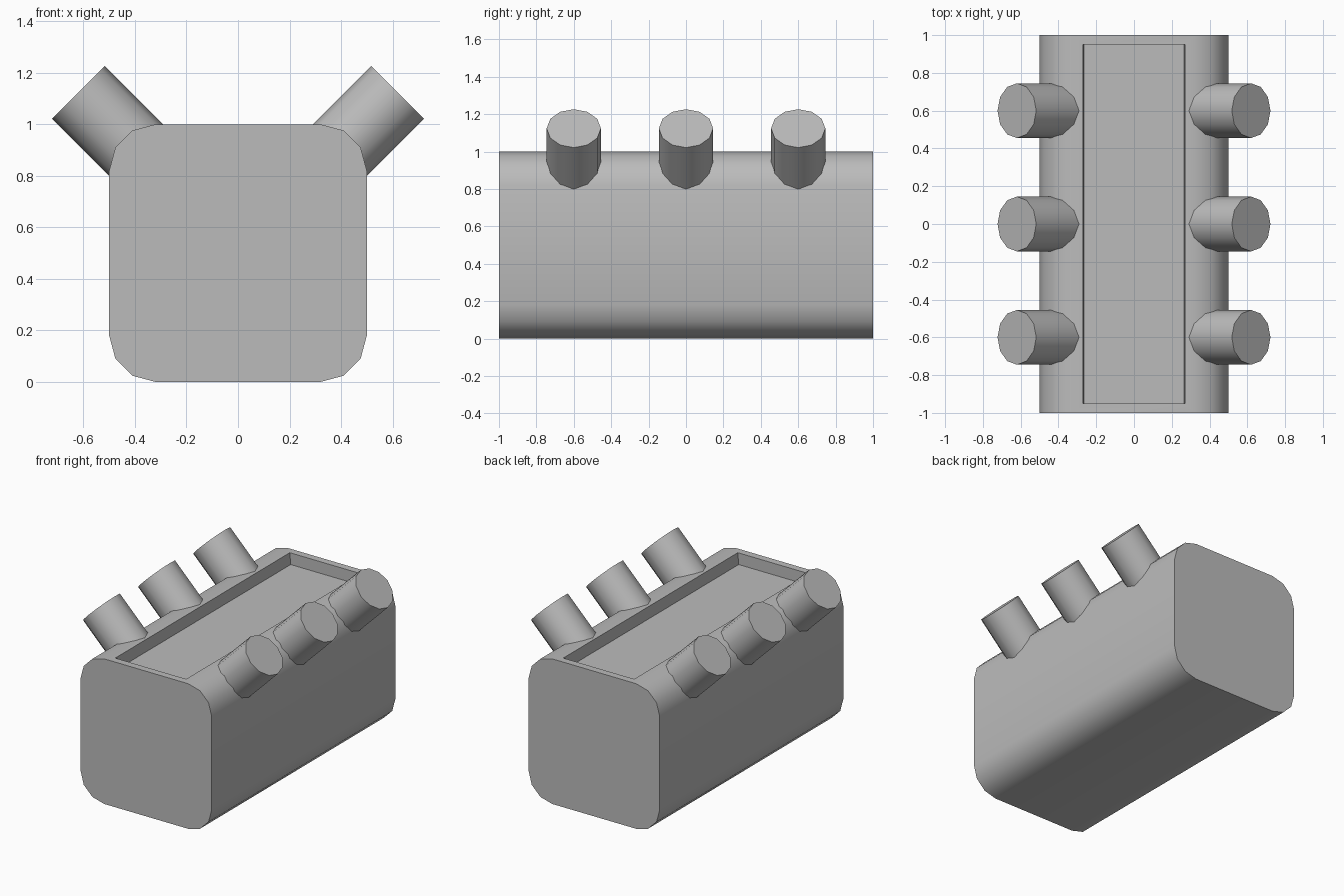
import bpy, bmesh
from math import sin, cos, pi, radians
from mathutils import Matrix, Vector

if "Cube" in bpy.data.objects:
    bpy.data.objects.remove(bpy.data.objects["Cube"])

grey = bpy.data.materials.new("cast grey")
grey.use_nodes = True
colour = (0.5, 0.5, 0.5, 1)
grey.diffuse_color = colour
grey.node_tree.nodes["Principled BSDF"].inputs["Base Color"].default_value = colour


def finish(bm, name):
    bmesh.ops.recalc_face_normals(bm, faces=bm.faces)
    mesh = bpy.data.meshes.new(name)
    bm.to_mesh(mesh)
    bm.free()
    mesh.materials.append(grey)
    obj = bpy.data.objects.new(name, mesh)
    bpy.context.collection.objects.link(obj)
    bpy.ops.object.select_all(action='DESELECT')
    obj.select_set(True)
    bpy.context.view_layer.objects.active = obj
    bpy.ops.object.shade_smooth_by_angle(angle=radians(40))
    return obj


# Block: rounded square section, extruded front to back
radius, steps = 0.18, 3
inner = 0.5 - radius
bm = bmesh.new()
outline = []
for corner, (sx, sz) in enumerate([(1, 1), (-1, 1), (-1, -1), (1, -1)]):
    for i in range(steps + 1):
        a = (corner + i / steps) * pi / 2
        outline.append(bm.verts.new((sx * inner + radius * cos(a), -1,
                                     0.5 + sz * inner + radius * sin(a))))
front = bm.faces.new(outline)
ext = bmesh.ops.extrude_face_region(bm, geom=[front], use_keep_orig=True)
bmesh.ops.translate(bm, vec=(0, 2, 0),
                    verts=[g for g in ext["geom"] if isinstance(g, bmesh.types.BMVert)])
bmesh.ops.recalc_face_normals(bm, faces=bm.faces)

# Sunken tray in the top, with slightly tapered sides
top = max(bm.faces, key=lambda f: f.calc_center_median().z)
bmesh.ops.inset_individual(bm, faces=[top], thickness=0.07)
floor = bmesh.ops.extrude_discrete_faces(bm, faces=[top])["faces"][0]
rim = [v.co.copy() for v in floor.verts]
for v in floor.verts:
    v.co = Vector((v.co.x * 0.975, v.co.y, v.co.z - 0.08))
bmesh.ops.remove_doubles(bm, verts=bm.verts, dist=0.0001)
finish(bm, "block")

# Two banks of three angled cylinders
outer, length = Vector((0.62, 0, 1.124)), 0.34
for side, label in ((1, "left"), (-1, "right")):
    for n, y in enumerate((-0.6, 0, 0.6), 1):
        axis = Vector((side, 0, 1)).normalized()
        centre = Vector((side * outer.x, y, outer.z)) - axis * length / 2
        bm = bmesh.new()
        bmesh.ops.create_cone(bm, cap_ends=True, segments=12, radius1=0.145,
                              radius2=0.145, depth=length,
                              matrix=Matrix.Translation(centre)
                              @ Matrix.Rotation(side * pi / 4, 4, 'Y'))
        finish(bm, f"cylinder_{label}_{n}")
